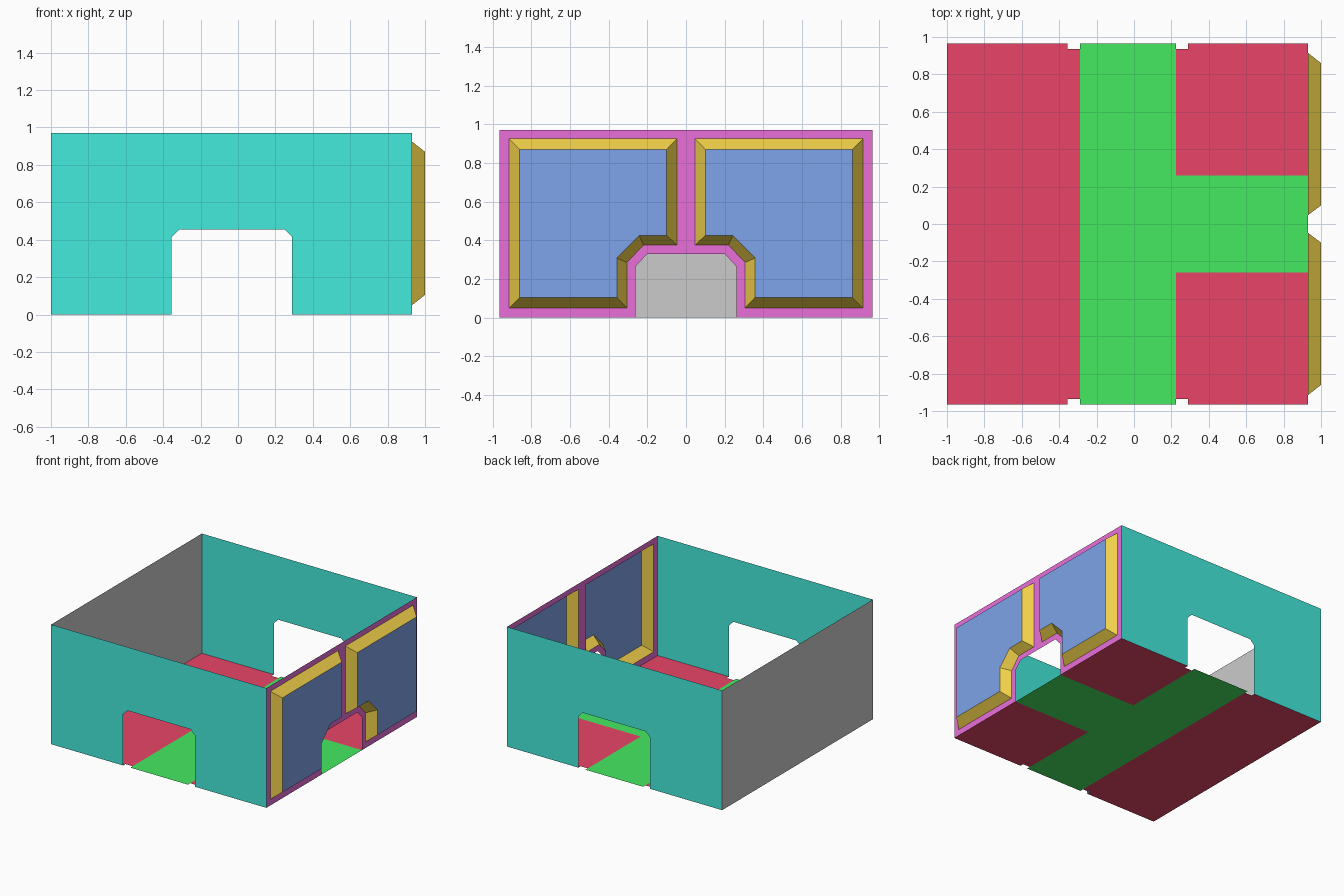
import bpy
import bmesh

if "Cube" in bpy.data.objects:
    bpy.data.objects.remove(bpy.data.objects["Cube"])

H, W, XL, XR = 0.97, 0.965, -1.0, 0.93   # wall height, half depth, left and right wall x


def material(name, rgb):
    m = bpy.data.materials.new(name)
    m.diffuse_color = (*rgb, 1)
    m.use_nodes = True
    m.node_tree.nodes["Principled BSDF"].inputs["Base Color"].default_value = m.diffuse_color
    return m


TEAL = material("teal", (0.06, 0.83, 0.72))
RED = material("red", (0.82, 0.06, 0.14))
GREEN = material("green", (0.06, 0.82, 0.12))
MAGENTA = material("magenta", (0.82, 0.16, 0.70))
ORANGE = material("orange", (0.90, 0.65, 0.07))
BLUE = material("blue", (0.21, 0.37, 0.82))


def finish(name, bm, mat, mirror):
    mesh = bpy.data.meshes.new(name)
    bm.to_mesh(mesh)
    bm.free()
    obj = bpy.data.objects.new(name, mesh)
    bpy.context.collection.objects.link(obj)
    if mat:
        mesh.materials.append(mat)
    if mirror:
        mod = obj.modifiers.new("mirror", 'MIRROR')
        mod.use_axis = (False, True, False)
    return obj


def sheet(name, pts, mat=None, mirror=False):
    """Single flat outline."""
    bm = bmesh.new()
    bm.faces.new([bm.verts.new(p) for p in pts])
    return finish(name, bm, mat, mirror)


def band(name, outer, inner, mat, mirror=True):
    """Ring of quads between two matching outlines."""
    bm = bmesh.new()
    a = [bm.verts.new(p) for p in outer]
    b = [bm.verts.new(p) for p in inner]
    n = len(a)
    for i in range(n):
        j = (i + 1) % n
        bm.faces.new((a[i], a[j], b[j], b[i]))
    return finish(name, bm, mat, mirror)


# Front and back walls with a chamfered doorway
D0, D1, DH, C = -0.355, 0.29, 0.455, 0.04
door_wall = [(XL, 0), (D0, 0), (D0, DH - C), (D0 + C, DH), (D1 - C, DH),
             (D1, DH - C), (D1, 0), (XR, 0), (XR, H), (XL, H)]
sheet("front_and_back_walls", [(x, -W, z) for x, z in door_wall], TEAL, True)

# Plain left wall
sheet("left_wall", [(XL, W, 0), (XL, -W, 0), (XL, -W, H), (XL, W, H)])

# Right wall: half outlines as (y, z), from doorway to raised panel
wall = [(0, 0.33), (0.20, 0.33), (0.26, 0.265), (0.26, 0), (W, 0), (W, H), (0, H)]
base = [(0.047, 0.375), (0.22, 0.375), (0.305, 0.285), (0.305, 0.05),
        (0.915, 0.05), (0.915, 0.925), (0.047, 0.925)]
top = [(0.10, 0.425), (0.242, 0.425), (0.358, 0.308), (0.358, 0.105),
       (0.86, 0.105), (0.86, 0.87), (0.10, 0.87)]
wall3 = [(XR, y, z) for y, z in wall]
base3 = [(XR, y, z) for y, z in base]
top3 = [(1.0, y, z) for y, z in top]
band("right_wall_border", wall3, base3, MAGENTA)
band("panel_bevel", base3, top3, ORANGE)
sheet("raised_panel", top3, BLUE, True)

# Floor: T-shaped path and red areas notched at the doorways
P0, P1, PY, N = -0.29, 0.225, 0.26, 0.935
path = [(P0, -W), (P1, -W), (P1, -PY), (XR, -PY), (XR, PY), (P1, PY), (P1, W), (P0, W)]
sheet("floor_path", [(x, y, 0) for x, y in path], GREEN)
left = [(XL, -W), (D0, -W), (D0, -N), (P0, -N), (P0, N), (D0, N), (D0, W), (XL, W)]
sheet("left_floor", [(x, y, 0) for x, y in left], RED)
right = [(P1, PY), (XR, PY), (XR, W), (D1, W), (D1, N), (P1, N)]
sheet("right_floor", [(x, y, 0) for x, y in right], RED, True)
